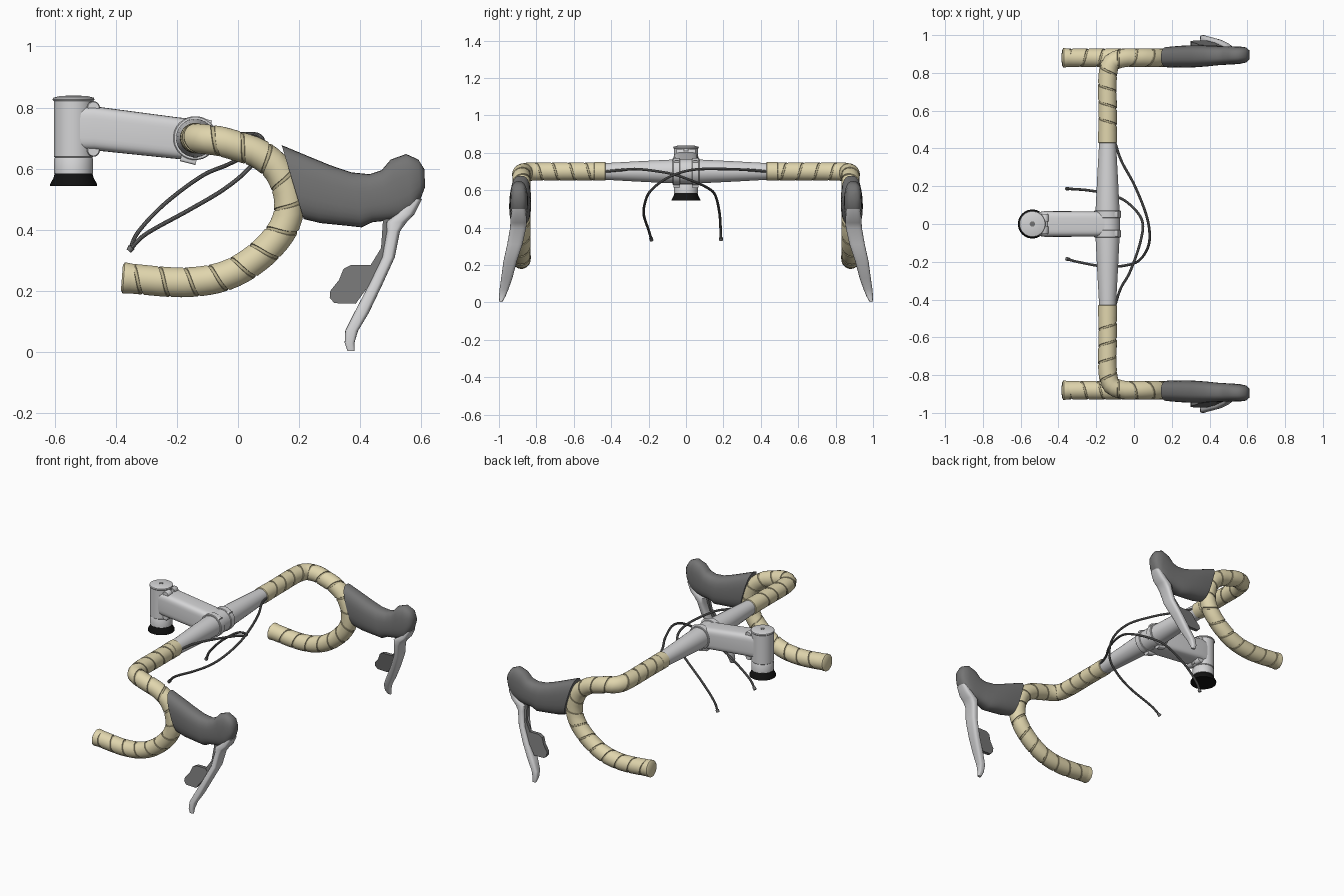
import bpy, bmesh, math
from mathutils import Vector

if "Cube" in bpy.data.objects:
    bpy.data.objects.remove(bpy.data.objects["Cube"], do_unlink=True)


def material(name, rgb):
    m = bpy.data.materials.new(name)
    m.use_nodes = True
    m.diffuse_color = (*rgb, 1)
    m.node_tree.nodes["Principled BSDF"].inputs["Base Color"].default_value = (*rgb, 1)
    return m


SILVER = material("silver", (0.66, 0.66, 0.67))
TAPE = material("cream tape", (0.75, 0.67, 0.42))
GROOVE = material("tape groove", (0.52, 0.46, 0.28))
RUBBER = material("dark grey rubber", (0.175, 0.175, 0.175))
BLACK = material("black", (0.006, 0.006, 0.006))
X, Y, Z = Vector((1, 0, 0)), Vector((0, 1, 0)), Vector((0, 0, 1))


def finish(name, bm, mats, mirror=False, angle=35):
    bmesh.ops.recalc_face_normals(bm, faces=bm.faces)
    me = bpy.data.meshes.new(name)
    bm.to_mesh(me)
    bm.free()
    ob = bpy.data.objects.new(name, me)
    bpy.context.collection.objects.link(ob)
    for m in mats:
        me.materials.append(m)
    bpy.ops.object.select_all(action="DESELECT")
    ob.select_set(True)
    bpy.context.view_layer.objects.active = ob
    bpy.ops.object.shade_smooth_by_angle(angle=math.radians(angle))
    if mirror:
        mod = ob.modifiers.new("mirror", "MIRROR")
        mod.use_axis = (False, True, False)


def ring(c, u, v, p=2, n=28):
    """Superellipse around c with half axes u and v."""
    def power(a):
        return math.copysign(abs(a) ** (2 / p), a)
    angles = [2 * math.pi * k / n for k in range(n)]
    return [Vector(c) + u * power(math.cos(a)) + v * power(math.sin(a)) for a in angles]


def loft(name, rings, mat, mirror=False, angle=35):
    bm = bmesh.new()
    rows = [[bm.verts.new(p) for p in r] for r in rings]
    n = len(rows[0])
    for a, b in zip(rows, rows[1:]):
        for k in range(n):
            bm.faces.new((a[k], a[(k + 1) % n], b[(k + 1) % n], b[k]))
    bm.faces.new(rows[0])
    bm.faces.new(rows[-1])
    finish(name, bm, [mat], mirror, angle)


def lathe(name, base, axis, profile, mat, mirror=False):
    """Turned part: profile of (distance along axis, radius)."""
    u = axis.orthogonal().normalized()
    v = axis.cross(u)
    loft(name, [ring(Vector(base) + axis * d, u * r, v * r) for d, r in profile], mat, mirror)


def plate(name, outline, centre_y, thick, mat):
    """Flat plate from an xz outline, leaning with centre_y(z)."""
    rings = [[Vector((x, centre_y(z) + s * thick, z)) for x, z in outline] for s in (-1, 1)]
    loft(name, rings, mat, True)


def spline(points, steps=30):
    """Smooth curve through the points."""
    p = [Vector(q) for q in points]
    p = [2 * p[0] - p[1]] + p + [2 * p[-1] - p[-2]]
    out = []
    for a, b, c, d in zip(p, p[1:], p[2:], p[3:]):
        for k in range(steps):
            t = k / steps
            out.append((2 * b + (c - a) * t + (2 * a - 5 * b + 4 * c - d) * t ** 2
                        + (3 * b - a - 3 * c + d) * t ** 3) / 2)
    return out + [p[-2]]


def frames(path):
    """Distance, point, tangent and normals without twist along a path."""
    out, dist, u = [], 0, None
    for k, q in enumerate(path):
        t = (path[min(k + 1, len(path) - 1)] - path[max(k - 1, 0)]).normalized()
        u = t.orthogonal() if u is None else u - t * u.dot(t)
        u.normalize()
        if k:
            dist += (q - path[k - 1]).length
        out.append((dist, q, t, u.copy(), t.cross(u)))
    return out


# Central bar, thicker in the middle
BAR = (-0.14, 0, 0.70)
lathe("handlebar_centre", BAR, Y, [(-0.46, 0.043), (-0.43, 0.045), (-0.25, 0.055), (-0.09, 0.063),
                                   (0.09, 0.063), (0.25, 0.055), (0.43, 0.045), (0.46, 0.043)], SILVER)

# Wrapped drops: one helical strip with a sunken groove between turns
drop = spline([(-0.14, 0.45, 0.70), (-0.14, 0.62, 0.70), (-0.14, 0.77, 0.70), (-0.122, 0.85, 0.698),
               (-0.06, 0.878, 0.69), (0.0, 0.88, 0.673), (0.07, 0.88, 0.648), (0.135, 0.88, 0.59),
               (0.167, 0.88, 0.495), (0.148, 0.88, 0.405), (0.07, 0.88, 0.315), (-0.04, 0.88, 0.25),
               (-0.18, 0.88, 0.228), (-0.37, 0.88, 0.242)])
fr = frames(drop)
LENGTH = fr[-1][0]


def on_tube(s, angle, r):
    s = min(max(s, 0), LENGTH)
    k = next(i for i in range(1, len(fr)) if fr[i][0] >= s - 1e-9)
    a, b = fr[k - 1], fr[k]
    f = (s - a[0]) / (b[0] - a[0])
    q, u, v = (a[i].lerp(b[i], f) for i in (1, 3, 4))
    return q + (u * math.cos(angle) + v * math.sin(angle)) * r


PITCH, N, R = 0.088, 24, 0.049
strip = [(0, R), (0.28, R), (0.56, R), (0.86, R), (0.875, R - 0.004), (0.985, R - 0.004)]
bm = bmesh.new()
rows = []
for i in range(-N, int(LENGTH / PITCH * N) + N + 1):
    rows.append([bm.verts.new(on_tube(PITCH * (i / N + f), -2 * math.pi * i / N, r)) for f, r in strip])
for i in range(len(rows) - N - 1):
    a = rows[i] + [rows[i + N][0]]
    b = rows[i + 1] + [rows[i + 1 + N][0]]
    for k in range(len(strip)):
        face = bm.faces.new((a[k], b[k], b[k + 1], a[k + 1]))
        face.material_index = int(k >= 3)
bmesh.ops.remove_doubles(bm, verts=bm.verts, dist=1e-5)
bmesh.ops.dissolve_degenerate(bm, edges=bm.edges, dist=1e-5)
finish("bar_tape", bm, [TAPE, GROOVE], True)
lathe("tape_end_band", (-0.14, 0.43, 0.70), Y, [(0, 0.047), (0.002, 0.05), (0.06, 0.05), (0.062, 0.047)], TAPE, True)
lathe("bar_end_plug", fr[-1][1], fr[-1][2], [(-0.03, 0.048), (-0.004, 0.051), (0.004, 0.051), (0.01, 0.042)],
      TAPE, True)

# Brake hoods: top point, bottom point and half width of each section
hood = [((0.143, 0.677), (0.215, 0.435), 0.054), ((0.22, 0.645), (0.27, 0.422), 0.058),
        ((0.30, 0.612), (0.34, 0.415), 0.058), ((0.37, 0.588), (0.405, 0.408), 0.055),
        ((0.43, 0.582), (0.44, 0.425), 0.051), ((0.47, 0.595), (0.49, 0.43), 0.049),
        ((0.50, 0.63), (0.535, 0.435), 0.048), ((0.55, 0.648), (0.57, 0.45), 0.046),
        ((0.59, 0.63), (0.597, 0.50), 0.04), ((0.61, 0.598), (0.612, 0.54), 0.024)]
sections = []
for (xa, za), (xb, zb), w in hood:
    top, low = Vector((xa, 0, za)), Vector((xb, 0, zb))
    sections.append(ring((top + low) / 2 + Y * (0.88 + 0.025 * xa), (top - low) / 2, Y * w, 2.6))
loft("brake_hood", sections, RUBBER, True, 50)

# Brake levers: x, y, z, half depth, half width
lever = [(0.58, 0.895, 0.50, 0.022, 0.034), (0.548, 0.895, 0.452, 0.03, 0.043), (0.518, 0.895, 0.425, 0.034, 0.044),
         (0.508, 0.898, 0.395, 0.022, 0.043), (0.492, 0.915, 0.31, 0.021, 0.041), (0.45, 0.94, 0.22, 0.022, 0.036),
         (0.405, 0.958, 0.13, 0.024, 0.03), (0.372, 0.973, 0.07, 0.021, 0.024),
         (0.365, 0.983, 0.03, 0.016, 0.017), (0.37, 0.99, 0.003, 0.012, 0.008)]
loft("brake_lever", [ring((x, y, z), X * a, Y * b, 3.2) for x, y, z, a, b in lever], SILVER, True, 40)


# Shift paddles behind the levers
def lean(z):
    return 0.96 - 0.2 * (z - 0.16)


plate("shift_paddle", [(0.37, 0.285), (0.435, 0.285), (0.455, 0.26), (0.43, 0.22), (0.385, 0.158),
                       (0.315, 0.16), (0.30, 0.178), (0.302, 0.20), (0.33, 0.235), (0.345, 0.272)],
      lean, 0.011, RUBBER)
plate("paddle_arm", [(0.475, 0.44), (0.50, 0.44), (0.49, 0.33), (0.455, 0.25), (0.425, 0.27), (0.468, 0.34)],
      lean, 0.01, RUBBER)

# Stem: steerer clamp, arm, spacer and cap
HEAD = (-0.538, 0, 0)
lathe("steerer_clamp", HEAD, Z, [(0.637, 0.062), (0.64, 0.065), (0.822, 0.065), (0.825, 0.062)], SILVER)
lathe("steerer_cap", HEAD, Z, [(0.822, 0.066), (0.826, 0.069), (0.832, 0.067), (0.838, 0.045), (0.839, 0.016)], SILVER)
lathe("cap_bolt", HEAD, Z, [(0.832, 0.014), (0.84, 0.014)], RUBBER)
lathe("spacer", HEAD, Z, [(0.582, 0.061), (0.585, 0.064), (0.632, 0.064), (0.637, 0.061)], SILVER)
lathe("headset_cone", HEAD, Z, [(0.544, 0.077), (0.55, 0.077), (0.57, 0.066), (0.586, 0.062)], BLACK)
arm = [(-0.53, 0.733, 0.06, 0.072), (-0.47, 0.732, 0.068, 0.072), (-0.19, 0.699, 0.067, 0.068),
       (-0.15, 0.698, 0.062, 0.066)]
loft("stem_arm", [ring((x, 0, z), Y * w, Z * h, 4.5, 40) for x, z, w, h in arm], SILVER)

# Pinch bolts on the steerer clamp
for label, z in (("upper", 0.80), ("lower", 0.66)):
    lathe(label + "_pinch_lug", (-0.473, 0, z), Y, [(0.012, 0.021), (0.047, 0.021), (0.052, 0.018)], SILVER, True)
    lathe(label + "_pinch_bolt", (-0.468, 0, z), Y, [(-0.045, 0.01), (0.045, 0.01)], SILVER)

# Face plate: two bands round the bar with bolt lugs above and below
lathe("clamp_band", BAR, Y, [(0.032, 0.069), (0.035, 0.072), (0.068, 0.072), (0.071, 0.069)], SILVER, True)
lathe("clamp_sleeve", BAR, Y, [(-0.06, 0.067), (0.06, 0.067)], SILVER)
tilt = Vector((0.97, 0, -0.24))
side = tilt.cross(Y)
for label, c in (("upper", (-0.118, 0.05, 0.75)), ("lower", (-0.165, 0.05, 0.634))):
    loft(label + "_clamp_lug", [ring(Vector(c) + tilt * d, Y * 0.018, side * 0.015, 5)
                                for d in (-0.022, 0.03)], SILVER, True)

# Loose cables with end ferrules
cables = {
    "left": [(-0.10, 0.43, 0.70), (-0.065, 0.33, 0.708), (0.005, 0.2, 0.713), (0.07, 0.03, 0.708),
             (0.08, -0.10, 0.665), (0.03, -0.19, 0.595), (-0.05, -0.22, 0.53), (-0.16, -0.225, 0.465),
             (-0.30, -0.20, 0.387), (-0.354, -0.185, 0.335)],
    "right": [(-0.10, -0.43, 0.70), (-0.07, -0.34, 0.708), (-0.02, -0.25, 0.712), (0.035, -0.09, 0.69),
              (0.042, 0.02, 0.655), (-0.03, 0.11, 0.615), (-0.12, 0.155, 0.575), (-0.24, 0.178, 0.485),
              (-0.325, 0.185, 0.395), (-0.354, 0.187, 0.335)]}
for label, pts in cables.items():
    line = frames(spline(pts, 12))
    loft(label + "_cable", [ring(q, u * 0.007, v * 0.007, 2, 10) for _, q, _, u, v in line], RUBBER)
    lathe(label + "_ferrule", line[-1][1], line[-1][2], [(-0.012, 0.01), (0.004, 0.01)], RUBBER)
